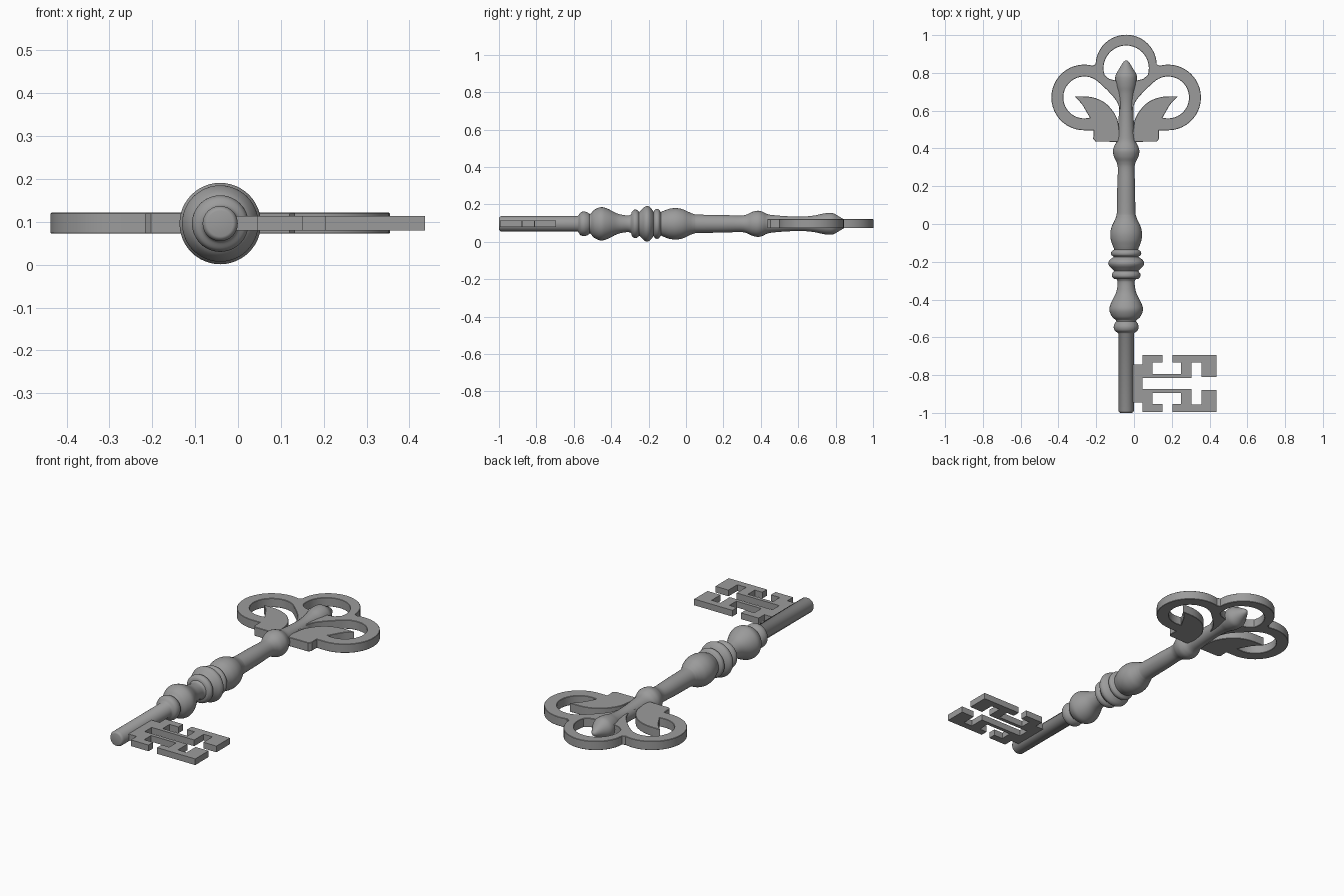
import bpy, bmesh
from math import cos, sin, radians, pi
from mathutils import Vector

if "Cube" in bpy.data.objects:
    bpy.data.objects.remove(bpy.data.objects["Cube"])

AX, AZ = -0.0415, 0.096   # shaft axis position (runs along y)

# Dark iron grey
iron = bpy.data.materials.new("dark_iron")
iron.diffuse_color = (0.33, 0.33, 0.33, 1)
iron.use_nodes = True
iron.node_tree.nodes["Principled BSDF"].inputs["Base Color"].default_value = iron.diffuse_color


def finish(ob, angle=35):
    bpy.ops.object.select_all(action='DESELECT')
    ob.select_set(True)
    bpy.context.view_layer.objects.active = ob
    if ob.type == 'CURVE':
        bpy.ops.object.convert(target='MESH')
        ob = bpy.context.object
    ob.data.materials.clear()
    ob.data.materials.append(iron)
    bpy.ops.object.shade_smooth_by_angle(angle=radians(angle))
    return ob


def smooth(pts, n=5):
    """Catmull-Rom through the points; end points stay as creases."""
    p = [Vector(q) for q in pts]
    p = [2 * p[0] - p[1]] + p + [2 * p[-1] - p[-2]]
    out = []
    for i in range(1, len(p) - 2):
        a, b, c, d = p[i - 1:i + 3]
        for k in range(n):
            t = k / n
            out.append(0.5 * (2 * b + (c - a) * t + (2 * a - 5 * b + 4 * c - d) * t * t
                              + (3 * b - a - 3 * c + d) * t ** 3))
    return [tuple(v) for v in out] + [tuple(pts[-1])]


def arc(cx, cy, r, a0, a1, n=24):
    return [(cx + r * cos(radians(a0 + (a1 - a0) * i / n)),
             cy + r * sin(radians(a0 + (a1 - a0) * i / n))) for i in range(n + 1)]


def mirror_x(pts):
    return [(-x, y) for x, y in reversed(pts)]


def plate(name, loops, thick, bevel, x):
    """Flat plate with holes, from closed outlines."""
    cu = bpy.data.curves.new(name, 'CURVE')
    cu.dimensions, cu.fill_mode = '2D', 'BOTH'
    cu.extrude = thick / 2 - bevel
    cu.bevel_depth, cu.offset, cu.bevel_resolution = bevel, -bevel, 0
    for pts in loops:
        s = cu.splines.new('POLY')
        s.points.add(len(pts) - 1)
        for sp, (px, py) in zip(s.points, pts):
            sp.co = (px, py, 0, 1)
        s.use_cyclic_u = True
    ob = bpy.data.objects.new(name, cu)
    bpy.context.collection.objects.link(ob)
    ob.location = (x, 0, AZ + 0.001)
    return finish(ob)


def lathe(name, profile, sides=48):
    """Turn a (y, radius) profile around the y axis."""
    bm = bmesh.new()
    rings = [[bm.verts.new((r * cos(2 * pi * i / sides), y, r * sin(2 * pi * i / sides)))
              for i in range(sides)] for y, r in profile]
    for a, b in zip(rings, rings[1:]):
        for i in range(sides):
            j = (i + 1) % sides
            bm.faces.new((a[i], a[j], b[j], b[i]))
    bm.faces.new(rings[0])
    bm.faces.new(rings[-1])
    bmesh.ops.recalc_face_normals(bm, faces=bm.faces)
    me = bpy.data.meshes.new(name)
    bm.to_mesh(me)
    bm.free()
    ob = bpy.data.objects.new(name, me)
    bpy.context.collection.objects.link(ob)
    ob.location = (AX, 0, AZ)
    return finish(ob, 45)


# Turned shaft: smooth stretches separated by creases
parts = [
    smooth([(-1.0, .03), (-.997, .036), (-.988, .041)], 2),
    [(-.58, .041)],
    smooth([(-.575, .046), (-.563, .061), (-.545, .066), (-.527, .061), (-.515, .052)]),
    smooth([(-.51, .053), (-.49, .075), (-.455, .089), (-.42, .081), (-.37, .056),
            (-.335, .047), (-.305, .045), (-.292, .052)]),
    smooth([(-.29, .064), (-.28, .074), (-.27, .076), (-.26, .073), (-.25, .064)]),
    smooth([(-.247, .066), (-.235, .078), (-.222, .09), (-.208, .095), (-.194, .09),
            (-.182, .077), (-.175, .066)]),
    smooth([(-.172, .067), (-.165, .077), (-.155, .08), (-.145, .077), (-.137, .066)]),
    smooth([(-.134, .063), (-.115, .071), (-.085, .081), (-.05, .084), (-.015, .077),
            (.015, .063), (.04, .053), (.07, .049), (.2, .047), (.29, .044), (.325, .05),
            (.355, .064), (.385, .07), (.41, .064), (.435, .052), (.47, .046),
            (.55, .04), (.63, .039), (.69, .045), (.73, .054), (.765, .058),
            (.79, .055), (.82, .038), (.845, .023), (.858, .014), (.865, .005)]),
]
lathe("shaft", [p for part in parts for p in part])

# Trefoil bow with leaves
LX, LY = .222, .67
right = arc(LX, LY, .174, 105, -90) + [(.173, .496), (.173, .468), (.175, .452), (.162, .436), (.03, .435)]
outline = arc(0, .84, .162, 178, 2) + right + mirror_x(right)
top_hole = arc(0, .825, .12, -18, 198) + [(-.09, .768), (-.05, .758), (.05, .758), (.09, .768)]
leaf_top = smooth([(.036, .49), (.047, .555), (.08, .61), (.125, .65), (.19, .673), (.274, .676)])
leaf_low = smooth([(.274, .676), (.235, .635), (.208, .59), (.192, .563)])[1:]
side_hole = leaf_top + leaf_low + arc(LX, LY, .111, -100, 125) + \
    smooth([(.145, .75), (.095, .703), (.052, .652), (.03, .6)])
plate("bow", [outline, top_hole, side_hole, mirror_x(side_hole)], .049, .002, AX)

# Bit: upper half, mirrored about its mid line
MID = -.844
half = [(-.03, .1), (.045, .1), (.045, .15), (.152, .15), (.152, .11), (.098, .11), (.098, .05),
        (.25, .05), (.25, .11), (.204, .11), (.204, .15), (.436, .15), (.436, .034),
        (.357, .034), (.357, .112), (.304, .112), (.304, .03), (.045, .03)]
bit_loop = [(x, MID + y) for x, y in half] + [(x, MID - y) for x, y in reversed(half)]
plate("bit", [bit_loop], .034, 0, 0)
